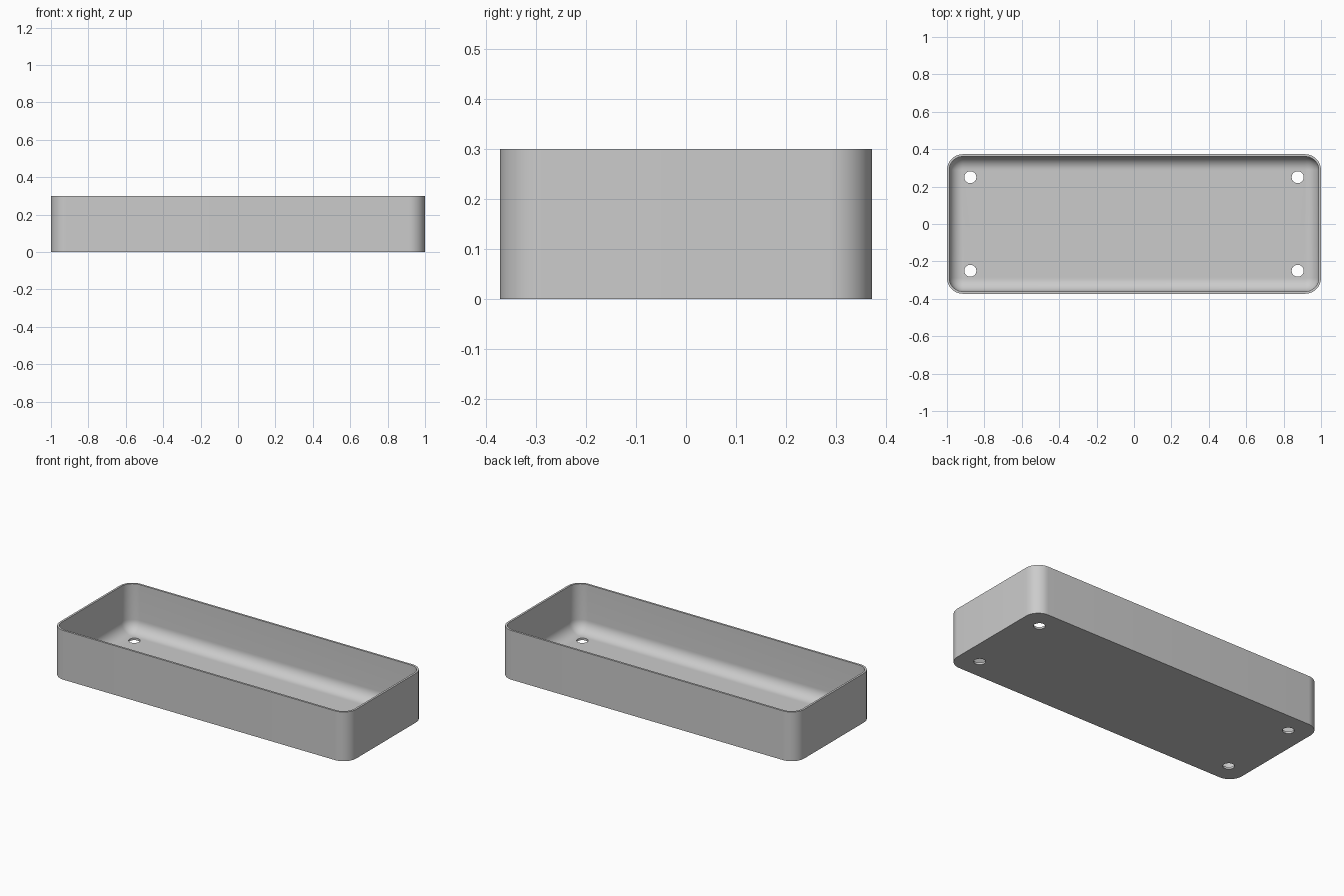
import bpy, bmesh, math

if "Cube" in bpy.data.objects:
    bpy.data.objects.remove(bpy.data.objects["Cube"], do_unlink=True)

LENGTH, WIDTH, HEIGHT = 2.0, 0.746, 0.3
WALL, CORNER, FILLET = 0.0125, 0.085, 0.07
CORNER_STEPS, FILLET_STEPS = 12, 12

grey = bpy.data.materials.new("plain grey")
grey.use_nodes = True
colour = (0.6, 0.6, 0.6, 1)
grey.diffuse_color = colour
grey.node_tree.nodes["Principled BSDF"].inputs["Base Color"].default_value = colour


def rounded_ring(bm, inset, z):
    """Ring of vertices along a rounded rectangle, inset from the outer wall."""
    r = CORNER - inset
    cx, cy = LENGTH / 2 - CORNER, WIDTH / 2 - CORNER
    ring = []
    for quarter, (sx, sy) in enumerate([(1, 1), (-1, 1), (-1, -1), (1, -1)]):
        for i in range(CORNER_STEPS + 1):
            a = (quarter + i / CORNER_STEPS) * math.pi / 2
            ring.append(bm.verts.new((sx * cx + r * math.cos(a),
                                      sy * cy + r * math.sin(a), z)))
    return ring


# Tray shell: outer wall, rim, inner wall, then a fillet down to the floor
profile = [(0, 0), (0, HEIGHT), (WALL, HEIGHT)]
for i in range(FILLET_STEPS + 1):
    a = i / FILLET_STEPS * math.pi / 2
    profile.append((WALL + FILLET * (1 - math.cos(a)),
                    WALL + FILLET * (1 - math.sin(a))))

bm = bmesh.new()
rings = [rounded_ring(bm, inset, z) for inset, z in profile]
for low, high in zip(rings, rings[1:]):
    n = len(low)
    for i in range(n):
        j = (i + 1) % n
        bm.faces.new((low[i], low[j], high[j], high[i]))
bm.faces.new(rings[0][::-1])
bm.faces.new(rings[-1])
bmesh.ops.recalc_face_normals(bm, faces=bm.faces)
mesh = bpy.data.meshes.new("tray")
bm.to_mesh(mesh)
bm.free()
mesh.materials.append(grey)
tray = bpy.data.objects.new("tray", mesh)
bpy.context.collection.objects.link(tray)

# Four screw holes through the floor
for x in (-0.875, 0.875):
    for y in (-0.25, 0.25):
        bpy.ops.mesh.primitive_cylinder_add(vertices=32, radius=0.032, depth=0.1,
                                            location=(x, y, 0))
        cutter = bpy.context.object
        cutter.name = "hole_cutter"
        cutter.hide_render = True
        cutter.data.materials.append(grey)
        cut = tray.modifiers.new("hole", "BOOLEAN")
        cut.operation = "DIFFERENCE"
        cut.solver = "EXACT"
        cut.object = cutter
        bpy.ops.object.select_all(action="DESELECT")
        tray.select_set(True)
        bpy.context.view_layer.objects.active = tray
        bpy.ops.object.modifier_apply(modifier=cut.name)
        bpy.data.objects.remove(cutter, do_unlink=True)

bpy.ops.object.shade_smooth_by_angle(angle=math.radians(35))
